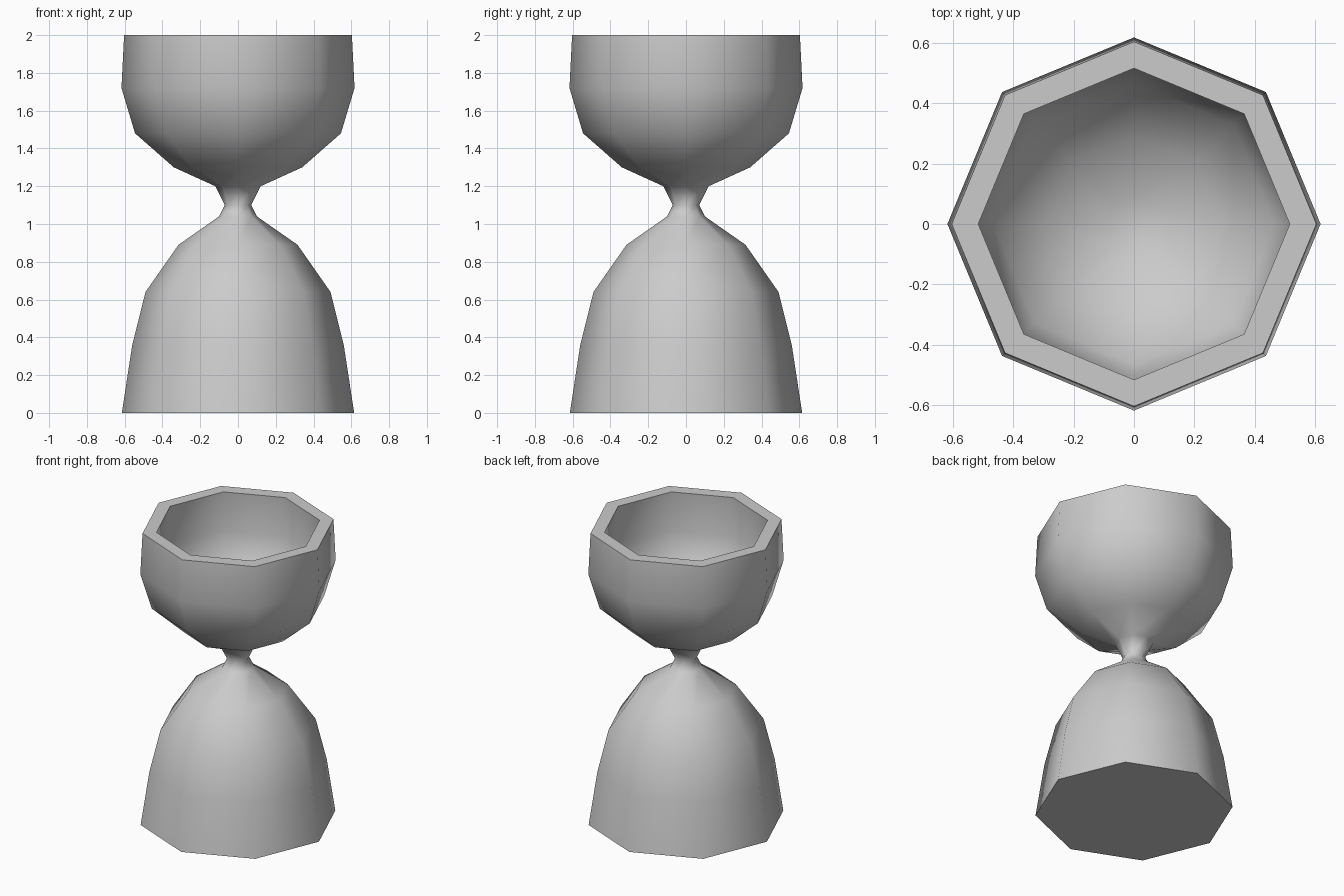
import bpy, bmesh, math

cube = bpy.data.objects.get("Cube")
if cube:
    bpy.data.objects.remove(cube, do_unlink=True)

SIDES = 8


def make_material(name, colour):
    mat = bpy.data.materials.new(name)
    mat.use_nodes = True
    mat.diffuse_color = colour
    mat.node_tree.nodes["Principled BSDF"].inputs["Base Color"].default_value = colour
    return mat


def lathe(name, profile, mat, smooth_angle):
    """Turn a (radius, height) profile into a closed faceted solid."""
    bm = bmesh.new()
    rings = []
    for r, z in profile:
        ring = []
        for i in range(SIDES):
            a = math.tau * i / SIDES
            ring.append(bm.verts.new((r * math.cos(a), r * math.sin(a), z)))
        rings.append(ring)
    for low, high in zip(rings, rings[1:]):
        for i in range(SIDES):
            j = (i + 1) % SIDES
            bm.faces.new((low[i], low[j], high[j], high[i]))
    # close the base and the floor of the bowl
    bm.faces.new(rings[0])
    bm.faces.new(rings[-1])
    bmesh.ops.recalc_face_normals(bm, faces=bm.faces)
    mesh = bpy.data.meshes.new(name)
    bm.to_mesh(mesh)
    bm.free()
    mesh.materials.append(mat)
    obj = bpy.data.objects.new(name, mesh)
    bpy.context.collection.objects.link(obj)
    bpy.ops.object.select_all(action="DESELECT")
    obj.select_set(True)
    bpy.context.view_layer.objects.active = obj
    bpy.ops.object.shade_smooth_by_angle(angle=math.radians(smooth_angle))
    return obj


grey = make_material("plain grey", (0.6, 0.6, 0.6, 1))

# domed foot, pinched neck, outer bowl, rim, then the hollow inside
foot = [(0.615, 0), (0.56, 0.36), (0.49, 0.64), (0.315, 0.89), (0.10, 1.04)]
neck = [(0.07, 1.10), (0.12, 1.20)]
bowl = [(0.34, 1.30), (0.545, 1.48), (0.617, 1.72), (0.603, 2.0)]
hollow = [(0.515, 2.0), (0.525, 1.73), (0.465, 1.53), (0.29, 1.38), (0.09, 1.29)]

lathe("goblet", foot + neck + bowl + hollow, grey, 65)
